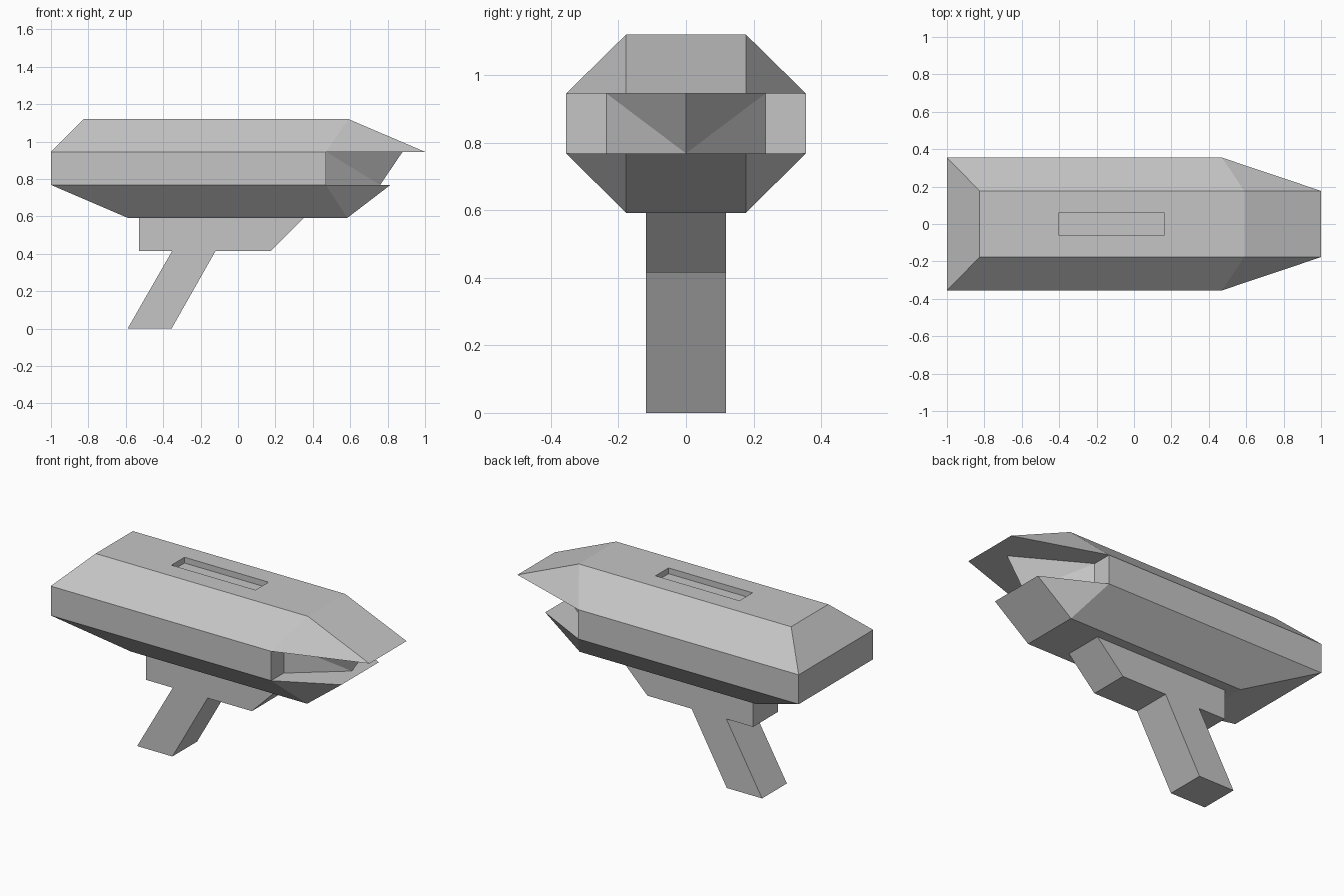
import bpy
import bmesh

cube = bpy.data.objects.get("Cube")
if cube:
    bpy.data.objects.remove(cube, do_unlink=True)

# One flat grey for every part
grey = bpy.data.materials.new("plain_grey")
grey.use_nodes = True
colour = (0.56, 0.56, 0.56, 1)
grey.diffuse_color = colour
grey.node_tree.nodes["Principled BSDF"].inputs["Base Color"].default_value = colour

Z_LOW, Z_JAW, Z_ROOF, Z_TOP = 0.592, 0.768, 0.945, 1.12
WIDE, NARROW = 0.355, 0.177


def finish(bm, name):
    bmesh.ops.recalc_face_normals(bm, faces=bm.faces)
    mesh = bpy.data.meshes.new(name)
    bm.to_mesh(mesh)
    bm.free()
    mesh.materials.append(grey)
    obj = bpy.data.objects.new(name, mesh)
    bpy.context.collection.objects.link(obj)
    return obj


def mirrored_hull(points):
    """Convex solid from points mirrored across y."""
    bm = bmesh.new()
    for x, y, z in points:
        for side in (-1, 1):
            bm.verts.new((x, side * y, z))
    bmesh.ops.convex_hull(bm, input=bm.verts)
    bmesh.ops.dissolve_limit(bm, angle_limit=0.01, verts=bm.verts, edges=bm.edges)
    bmesh.ops.recalc_face_normals(bm, faces=bm.faces)
    return bm


# Upper shell with pointed overhanging nose
bm = mirrored_hull([(-1, WIDE, Z_ROOF), (0.47, WIDE, Z_ROOF), (1, NARROW, Z_ROOF),
                    (-0.825, NARROW, Z_TOP), (0.59, NARROW, Z_TOP)])
# Sunken slot in the roof
roof = max(bm.faces, key=lambda f: f.calc_center_median().z)
bmesh.ops.inset_individual(bm, faces=[roof], thickness=0.05)
for v in roof.verts:
    v.co.x = 0.16 if v.co.x > 0 else -0.4
    v.co.y = 0.062 if v.co.y > 0 else -0.062
floor = bmesh.ops.extrude_discrete_faces(bm, faces=[roof])["faces"][0]
for v in floor.verts:
    v.co.z -= 0.035
finish(bm, "upper_shell")

# Lower shell with shorter jaw
bm = mirrored_hull([(-1, WIDE, Z_JAW), (0.47, WIDE, Z_JAW), (0.815, NARROW, Z_JAW),
                    (-0.59, NARROW, Z_LOW), (0.585, NARROW, Z_LOW)])
finish(bm, "lower_shell")

# Middle band, ending in a raked wedge between the shells
bm = bmesh.new()
outline = [(-1, -WIDE), (0.47, -WIDE), (0.47, -0.235), (0.88, 0),
           (0.47, 0.235), (0.47, WIDE), (-1, WIDE)]
top = [bm.verts.new((x, y, Z_ROOF)) for x, y in outline]
low = [bm.verts.new((x if y else 0.76, y, Z_JAW)) for x, y in outline]
for i in range(len(outline)):
    j = (i + 1) % len(outline)
    if low[j] is low[3]:
        bm.faces.new((low[i], low[j], top[i]))
        bm.faces.new((low[j], top[j], top[i]))
    elif low[i] is low[3]:
        bm.faces.new((low[i], low[j], top[j]))
        bm.faces.new((low[i], top[j], top[i]))
    else:
        bm.faces.new((low[i], low[j], top[j], top[i]))
finish(bm, "middle_band")


def side_prism(name, profile, half_width):
    """Side profile extruded across y."""
    bm = bmesh.new()
    face = bm.faces.new([bm.verts.new((x, -half_width, z)) for x, z in profile])
    new = bmesh.ops.extrude_face_region(bm, geom=[face])["geom"]
    for v in new:
        if isinstance(v, bmesh.types.BMVert):
            v.co.y = half_width
    return finish(bm, name)


# Mounting block and slanted grip in one piece
side_prism("mount_and_grip",
           [(-0.53, Z_LOW), (-0.53, 0.415), (-0.352, 0.415), (-0.59, 0),
            (-0.355, 0), (-0.12, 0.415), (0.175, 0.415), (0.352, Z_LOW)], 0.118)
